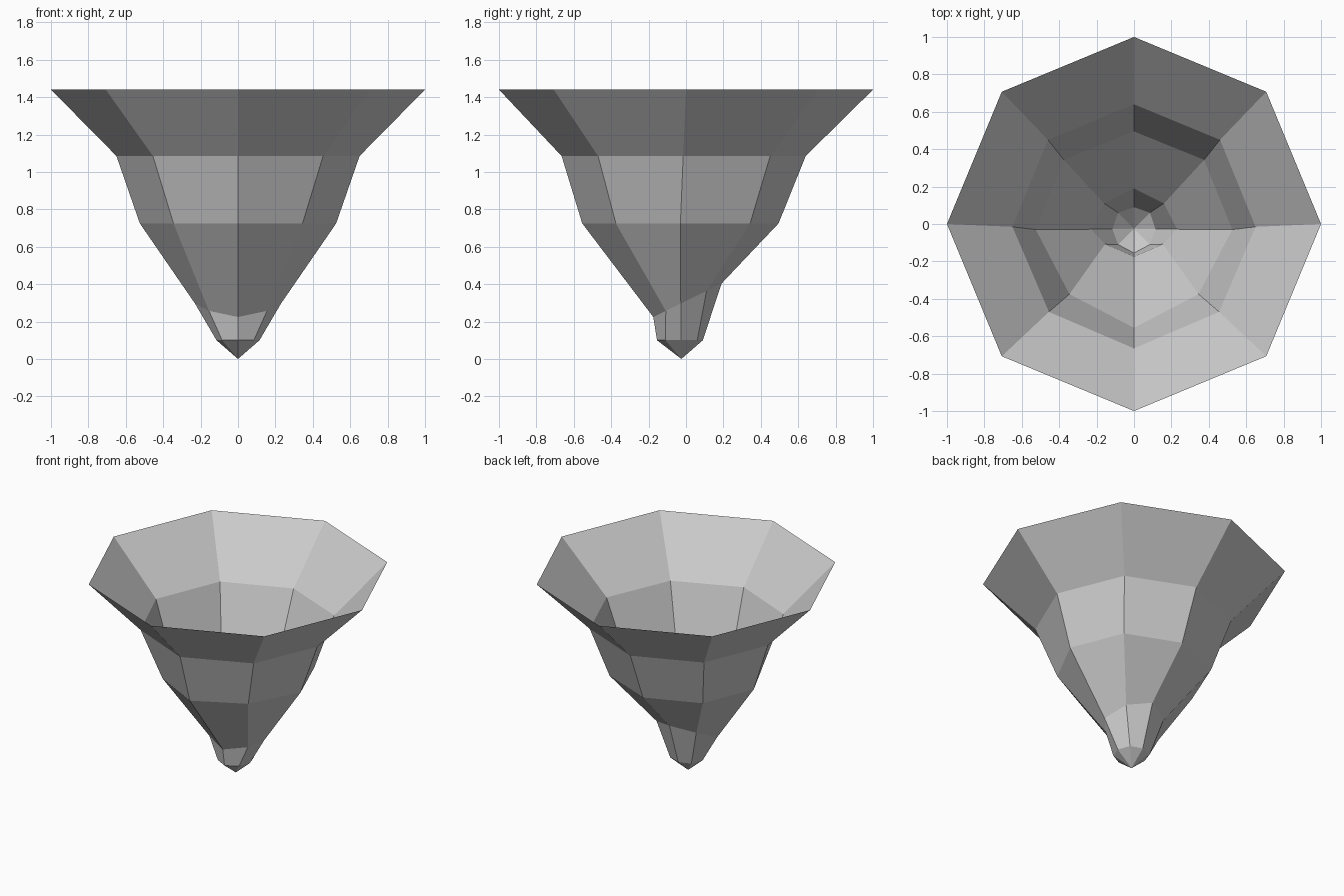
import bpy
import bmesh

cube = bpy.data.objects.get("Cube")
if cube:
    bpy.data.objects.remove(cube)

# Single matte grey
grey = bpy.data.materials.new("light grey")
grey.use_nodes = True
colour = (0.6, 0.6, 0.6, 1)
grey.diffuse_color = colour
bsdf = grey.node_tree.nodes["Principled BSDF"]
bsdf.inputs["Base Color"].default_value = colour
bsdf.inputs["Roughness"].default_value = 0.8

# Each ring: height at y = 0, slope along y, then (x, y) of its right half, front to back
rings = [
    (1.44, 0, [(0, -1), (.707, -.707), (1, 0), (.707, .707), (0, 1)]),
    (1.085, 0, [(0, -.665), (.455, -.47), (.65, -.015), (.46, .45), (0, .64)]),
    (.725, 0, [(0, -.555), (.345, -.375), (.525, -.03), (.375, .343), (0, .495)]),
    (.31, .49, [(0, -.175), (.155, -.108), (.23, -.028), (.16, .11), (0, .19)]),
    (.1, 0, [(0, -.155), (.085, -.11), (.115, -.028), (.085, .06), (0, .09)]),
]
TIP = (0, -.025, 0)


def add_ring(bm, height, slope, half):
    """Mirror the half outline into a full eight-sided ring."""
    outline = half + [(-x, y) for x, y in half[-2:0:-1]]
    return [bm.verts.new((x, y, height + slope * y)) for x, y in outline]


# Open faceted funnel: bridge the rings, then close the pointed end
bm = bmesh.new()
loops = [add_ring(bm, *ring) for ring in rings]
tip = bm.verts.new(TIP)
for upper, lower in zip(loops, loops[1:]):
    for i in range(8):
        j = (i + 1) % 8
        bm.faces.new((lower[i], lower[j], upper[j], upper[i]))
for i in range(8):
    bm.faces.new((tip, loops[-1][(i + 1) % 8], loops[-1][i]))
bmesh.ops.recalc_face_normals(bm, faces=bm.faces)

mesh = bpy.data.meshes.new("funnel_shell")
bm.to_mesh(mesh)
bm.free()
mesh.materials.append(grey)
shell = bpy.data.objects.new("funnel_shell", mesh)
bpy.context.collection.objects.link(shell)
